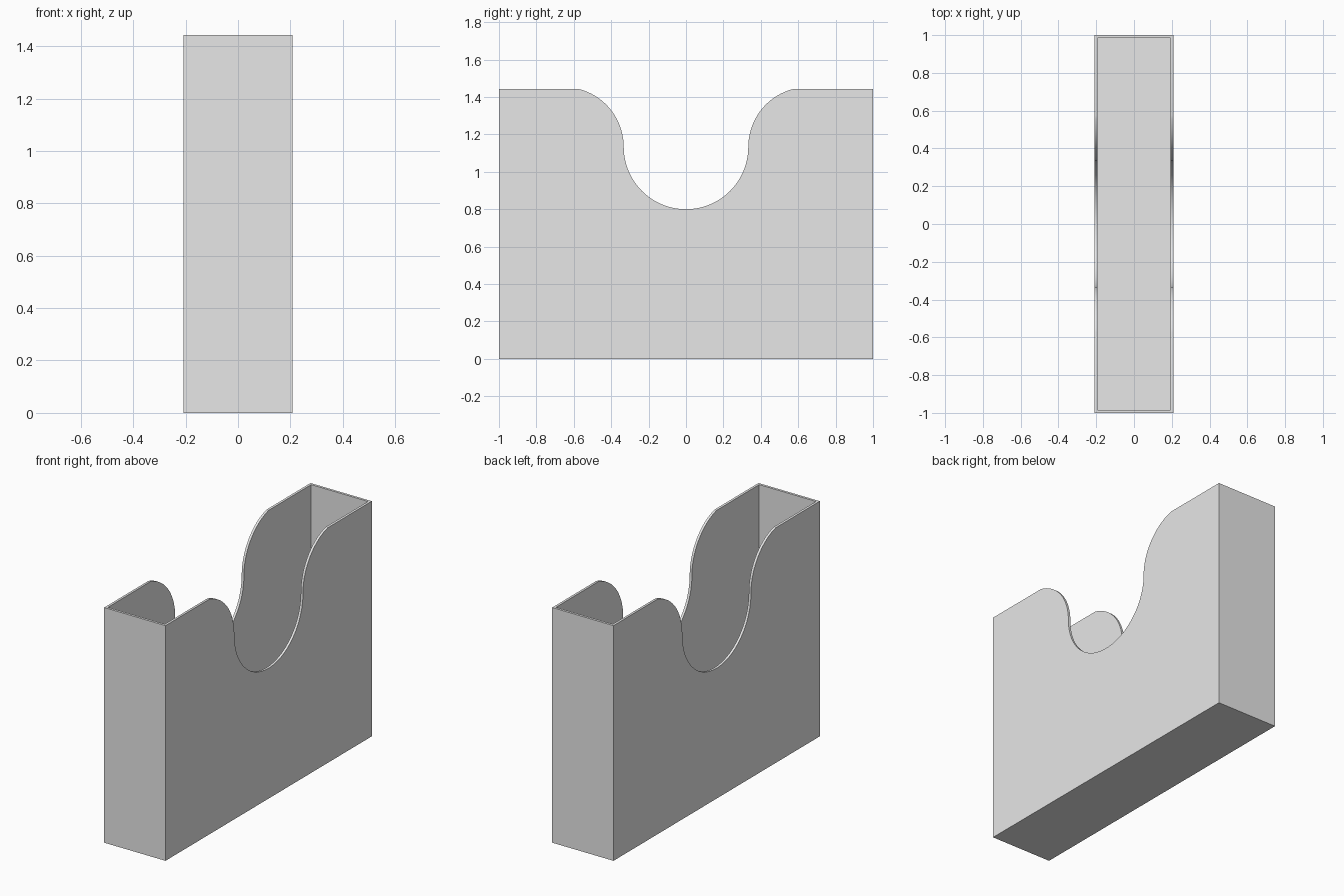
import bpy
import bmesh
from math import cos, sin, pi, asin

HALF_W, HALF_L, HEIGHT, WALL = 0.208, 1.0, 1.443, 0.015
DIP_R, SHOULDER_R, MID_Z = 0.333, 0.32, 1.133
STEPS = 24

default = bpy.data.objects.get("Cube")
if default:
    bpy.data.objects.remove(default, do_unlink=True)

grey = bpy.data.materials.new("light grey")
grey.use_nodes = True
colour = (0.8, 0.8, 0.8, 1)
grey.diffuse_color = colour
grey.node_tree.nodes["Principled BSDF"].inputs["Base Color"].default_value = colour


def prism(name, profile, half_x):
    """Extrude a closed (y, z) profile across x."""
    bm = bmesh.new()
    face = bm.faces.new([bm.verts.new((-half_x, y, z)) for y, z in profile])
    extruded = bmesh.ops.extrude_face_region(bm, geom=[face])["geom"]
    verts = [g for g in extruded if isinstance(g, bmesh.types.BMVert)]
    bmesh.ops.translate(bm, verts=verts, vec=(2 * half_x, 0, 0))
    bmesh.ops.recalc_face_normals(bm, faces=bm.faces)
    mesh = bpy.data.meshes.new(name)
    bm.to_mesh(mesh)
    bm.free()
    mesh.materials.append(grey)
    obj = bpy.data.objects.new(name, mesh)
    bpy.context.collection.objects.link(obj)
    return obj


def rectangle(half_y, low, high):
    return [(-half_y, low), (half_y, low), (half_y, high), (-half_y, high)]


# Outer block and the hollow inside it
holder = prism("open_holder", rectangle(HALF_L, 0, HEIGHT), HALF_W)
hollow = prism("hollow_cutter", rectangle(HALF_L - WALL, WALL, HEIGHT + 1),
               HALF_W - WALL)

# Notch: round dip flowing into rounded shoulders, mirrored in y
half = []
for i in range(STEPS + 1):
    a = pi / 2 * i / STEPS
    half.append((DIP_R * sin(a), MID_Z - DIP_R * cos(a)))
end = asin((HEIGHT - MID_Z) / SHOULDER_R)
for i in range(1, STEPS + 1):
    a = end * i / STEPS
    half.append((DIP_R + SHOULDER_R * (1 - cos(a)), MID_Z + SHOULDER_R * sin(a)))
half.append((half[-1][0], HEIGHT + 0.5))
notch = prism("notch_cutter", half + [(-y, z) for y, z in reversed(half[1:])], 1)

# Cut the hollow and the notch, then drop the cutters
bpy.ops.object.select_all(action="DESELECT")
holder.select_set(True)
bpy.context.view_layer.objects.active = holder
for cutter in (hollow, notch):
    cutter.hide_render = True
    mod = holder.modifiers.new(cutter.name, "BOOLEAN")
    mod.operation = "DIFFERENCE"
    mod.solver = "EXACT"
    mod.object = cutter
    bpy.ops.object.modifier_apply(modifier=mod.name)
    bpy.data.objects.remove(cutter, do_unlink=True)

bpy.ops.object.shade_smooth_by_angle(angle=pi / 6)
